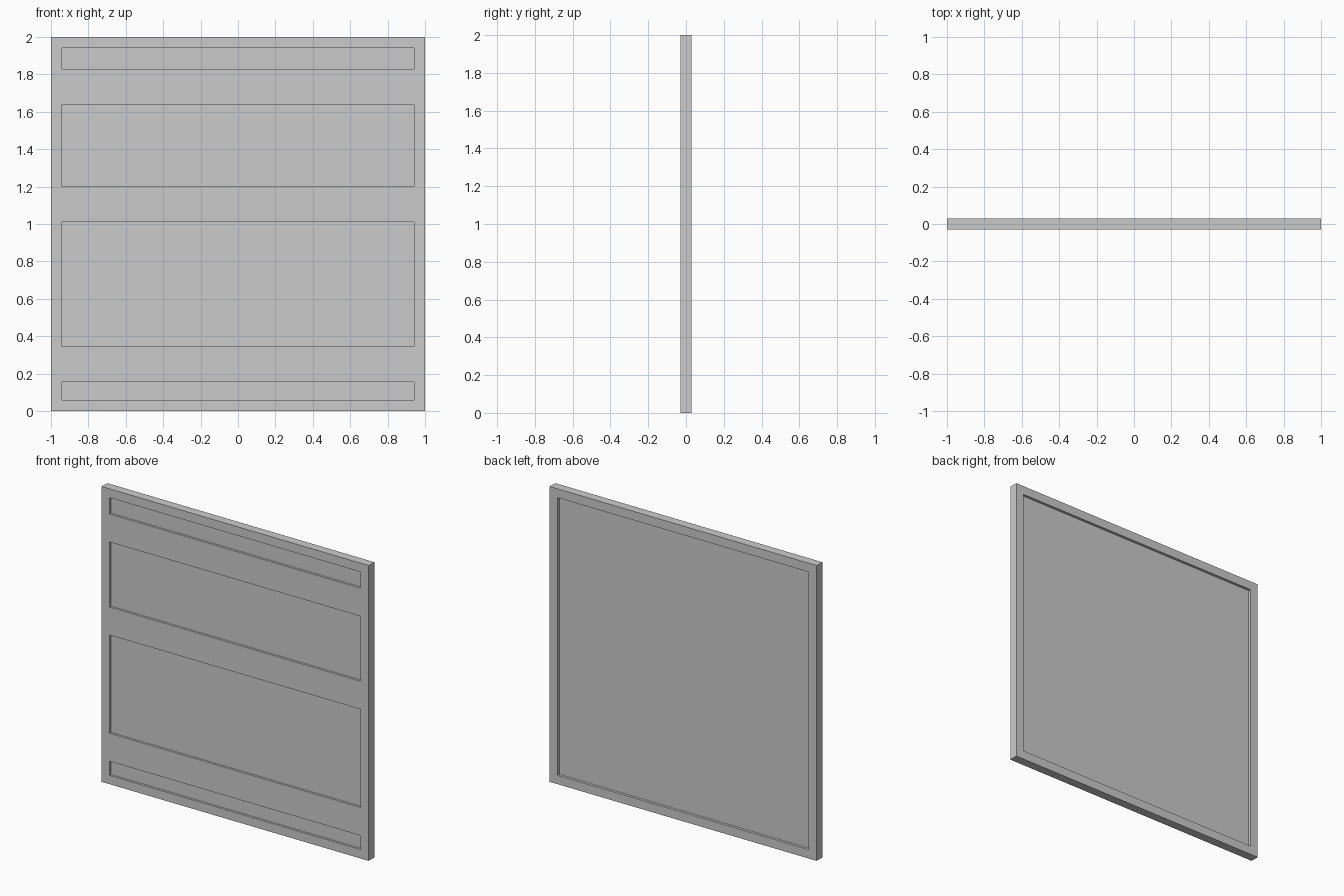
import bpy

if "Cube" in bpy.data.objects:
    bpy.data.objects.remove(bpy.data.objects["Cube"])

HALF_T = 0.03            # half thickness of the slab
EDGE = 0.94              # half width of every recess
FRONT_DEPTH = 0.015
BACK_DEPTH = 0.018


def box(name, x, y, z):
    """Box spanning the given (min, max) ranges."""
    bpy.ops.mesh.primitive_cube_add(size=1)
    ob = bpy.context.object
    ob.name = name
    for v in ob.data.vertices:
        v.co = [r[0] if c < 0 else r[1] for c, r in zip(v.co, (x, y, z))]
    return ob


# Main slab
panel = box("panel", (-1, 1), (-HALF_T, HALF_T), (0, 2))

# Four shallow recesses in the front, leaving horizontal rails between them
front_y = (-HALF_T - 0.05, -HALF_T + FRONT_DEPTH)
cutters = [box(f"front_recess_cutter_{i}", (-EDGE, EDGE), front_y, z)
           for i, z in enumerate([(0.06, 0.155), (0.345, 1.01), (1.2, 1.64), (1.83, 1.94)])]

# One large recess in the back
cutters.append(box("back_recess_cutter", (-EDGE, EDGE),
                   (HALF_T - BACK_DEPTH, HALF_T + 0.05), (0.06, 1.94)))

# Carve the recesses
for c in cutters:
    mod = panel.modifiers.new(c.name, 'BOOLEAN')
    mod.operation = 'DIFFERENCE'
    mod.solver = 'EXACT'
    mod.object = c
    c.hide_render = True
    c.display_type = 'WIRE'
